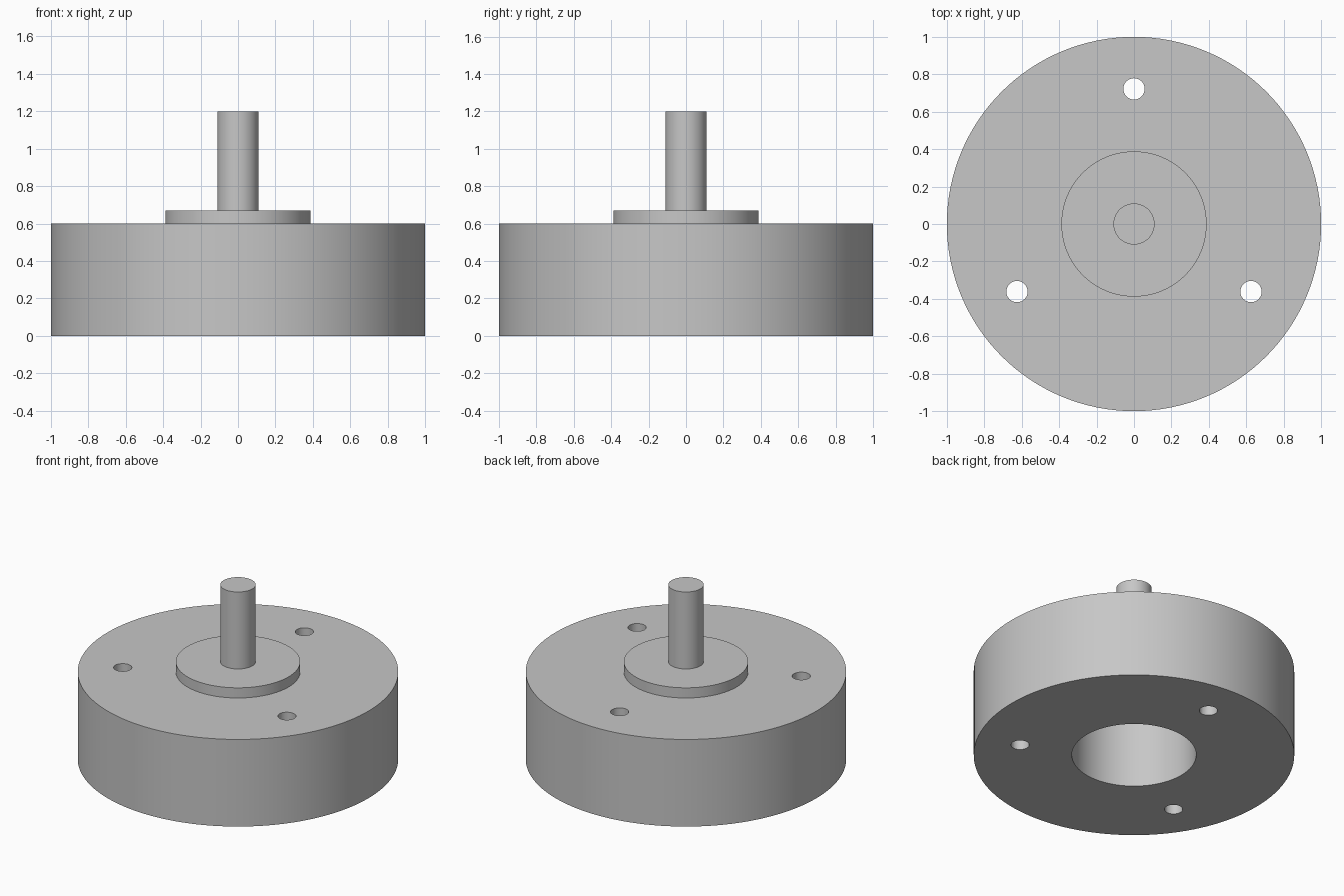
import bpy, bmesh, math

cube = bpy.data.objects.get("Cube")
if cube:
    bpy.data.objects.remove(cube, do_unlink=True)

STEEL = (0.57, 0.57, 0.57, 1)
steel = bpy.data.materials.new("grey steel")
steel.use_nodes = True
steel.diffuse_color = STEEL
steel.node_tree.nodes["Principled BSDF"].inputs["Base Color"].default_value = STEEL


def lathe(name, profile, steps, centre=(0, 0)):
    """Turn an (r, z) profile around the vertical axis."""
    bm = bmesh.new()
    verts = [bm.verts.new((r, 0, z)) for r, z in profile]
    edges = [bm.edges.new(pair) for pair in zip(verts, verts[1:])]
    bmesh.ops.spin(bm, geom=verts + edges, cent=(0, 0, 0), axis=(0, 0, 1),
                   angle=math.tau, steps=steps)
    bmesh.ops.remove_doubles(bm, verts=bm.verts, dist=0.0005)
    bmesh.ops.recalc_face_normals(bm, faces=bm.faces)
    mesh = bpy.data.meshes.new(name)
    bm.to_mesh(mesh)
    bm.free()
    mesh.materials.append(steel)
    obj = bpy.data.objects.new(name, mesh)
    obj.location = (*centre, 0)
    bpy.context.collection.objects.link(obj)
    return obj


def activate(obj):
    bpy.ops.object.select_all(action="DESELECT")
    obj.select_set(True)
    bpy.context.view_layer.objects.active = obj


# Round housing with raised boss on top and a blind bore underneath
BORE, TOP, BOSS_TOP, BORE_END = 0.388, 0.6, 0.67, 0.54
housing = lathe("housing", [(0, BORE_END), (BORE, BORE_END), (BORE, 0), (1, 0),
                            (1, TOP), (BORE, TOP), (BORE, BOSS_TOP), (0, BOSS_TOP)], 128)

# Three through holes on a bolt circle
for i in range(3):
    a = math.radians(90 + 120 * i)
    cutter = lathe("bolt_hole_cutter", [(0, -0.1), (0.057, -0.1), (0.057, 0.8), (0, 0.8)],
                   32, (0.722 * math.cos(a), 0.722 * math.sin(a)))
    cutter.hide_render = True
    cut = housing.modifiers.new("bolt_hole", "BOOLEAN")
    cut.operation = "DIFFERENCE"
    cut.solver = "EXACT"
    cut.object = cutter
    activate(housing)
    bpy.ops.object.modifier_apply(modifier=cut.name)
    bpy.data.objects.remove(cutter, do_unlink=True)

# Central shaft, seated slightly into the boss
shaft = lathe("shaft", [(0, 0.62), (0.11, 0.62), (0.11, 1.2), (0, 1.2)], 64)

for part in (housing, shaft):
    activate(part)
    bpy.ops.object.shade_smooth_by_angle(angle=math.radians(30))
